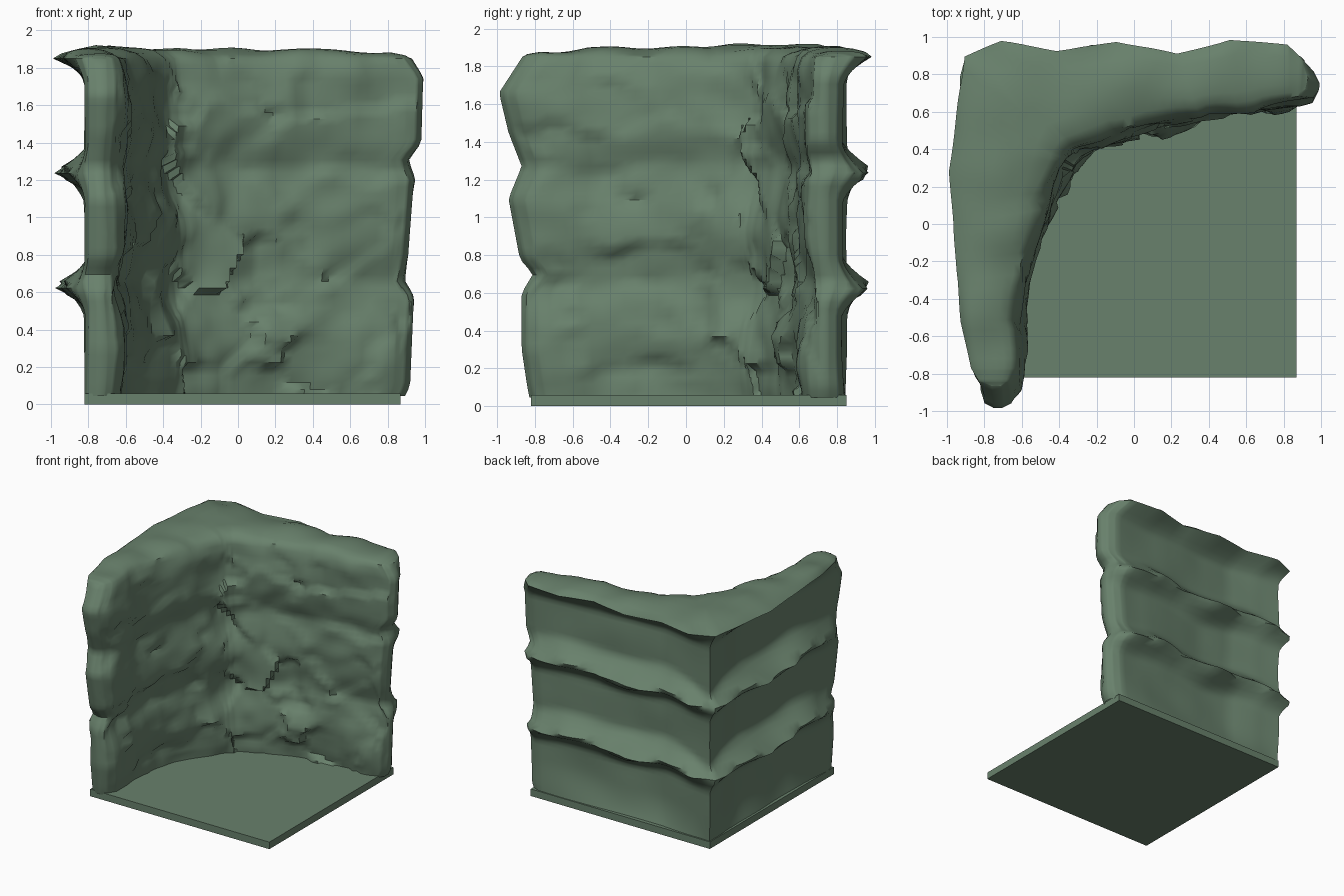
import bpy, bmesh, math
from mathutils import Vector, noise

if "Cube" in bpy.data.objects:
    bpy.data.objects.remove(bpy.data.objects["Cube"])

GREEN = bpy.data.materials.new("mossy_rock")
GREEN.diffuse_color = (0.14, 0.22, 0.15, 1)
GREEN.use_nodes = True
GREEN.node_tree.nodes["Principled BSDF"].inputs["Base Color"].default_value = GREEN.diffuse_color

# Plan stations along the L: inner face, outer face, outer ledge
INNER = [(-.71, -.865), (-.66, -.84), (-.62, -.77), (-.62, -.5), (-.57, -.2), (-.47, .08),
         (-.37, .29), (-.34, .34), (-.3, .38), (-.2, .43), (-.08, .48), (.1, .53), (.35, .58),
         (.6, .61), (.80, .64), (.865, .66), (.895, .71)]
OUTER = [(-.75, -.865), (-.80, -.84), (-.82, -.77), (-.80, -.55), (-.77, -.25), (-.76, .05),
         (-.76, .4), (-.80, .65), (-.82, .85), (-.6, .82), (-.35, .77), (-.05, .77), (.25, .79),
         (.55, .82), (.80, .83), (.865, .80), (.895, .75)]
LEDGE = [(-.76, -.865), (-.83, -.84), (-.87, -.77), (-.92, -.52), (-.95, -.25), (-.96, .0),
         (-.99, .28), (-.95, .6), (-.91, .9), (-.7, .97), (-.42, .93), (-.1, .98), (.23, .91),
         (.5, .99), (.80, .95), (.88, .88), (.91, .78)]
# End silhouettes as (height, position)
LEFT_END = [(0, -.82), (.1, -.84), (.3, -.87), (.6, -.87), (.7, -.81), (.78, -.88), (1.1, -.94),
            (1.27, -.87), (1.45, -.94), (1.66, -.99), (1.86, -.86)]
RIGHT_END = [(0, .87), (.1, .92), (.57, .94), (.66, .88), (.8, .91), (1.2, .94), (1.3, .90),
             (1.4, .98), (1.75, .99), (1.87, .90)]
LEDGE_Z = [.63, 1.24, 1.85]
SUB, LAST, CORNER = 5, len(INNER) - 1, 8
N = LAST * SUB + 1


def along(pts, t):
    i = min(int(t), len(pts) - 2)
    return Vector(pts[i]).lerp(Vector(pts[i + 1]), t - i)


def lookup(table, z):
    for (a, p), (b, q) in zip(table, table[1:]):
        if z <= b:
            return p + (q - p) * (z - a) / (b - a)
    return table[-1][1]


def rock(p, seed):
    """Soft lumps plus stones: each cell is a tilted flat facet."""
    s = Vector((seed, 0, 0))
    q = p * 3.2 + s + .25 * noise.noise_vector(p * 4)
    centre = noise.voronoi(q)[1][0]
    tilt = noise.noise_vector(centre * 5.3)
    facet = 1.5 * tilt.dot(q - centre) + .5 * noise.noise(centre * 7.1)
    return .7 * noise.noise(p * 2.7 + s) + .3 * noise.noise(p * 7 + s) + facet


def ledge_weight(z, t):
    """Thin wavy ledge at the top of each course of rock."""
    wave = .02 * math.sin(t * 2.1)
    slope = .10 + .06 * min(1, abs(t - CORNER) / 2)
    w = 0
    for lz in LEDGE_Z:
        d = z - lz - (wave if lz < 1.8 else 0)
        w = max(w, max(0, 1 - (d / slope if d > 0 else -d / .14)) ** 1.4)
    return w


def wall_points(t, z):
    """Inner and outer wall points at station t and height z."""
    i, o, l = along(INNER, t), along(OUTER, t), along(LEDGE, t)
    out = (o - i).normalized()
    end = min(1, t / 3, (LAST - t) / 3)
    zb = z + .04 * noise.noise(Vector((i.x * 3, i.y * 3, 5)))
    bay = abs(math.sin(math.pi * (zb - .05) / .61))
    push = (.04 * (bay - .6) + .06 * rock(Vector((i.x, i.y, z)), 3)) * (.25 + .75 * end)
    if z > 1.78:
        push -= (z - 1.78) * .25 * end
    i = i - out * push
    foot = Vector((-.82, o.y)) if t <= CORNER else Vector((o.x, .845))
    o = o.lerp(l, ledge_weight(z, t))
    o = o.lerp(foot, max(0, 1 - z / .3) ** 2 * end)
    o += out * .02 * noise.noise(Vector((o.x, o.y, z)) * 3) * end
    dy = (lookup(LEFT_END, z) + .865) * max(0, min(1, 2 - t / 2))
    dx = (lookup(RIGHT_END, z) - .895) * max(0, min(1, 2 - (LAST - t) / 2))
    shift = Vector((dx, dy))
    return i + shift, o + shift


# Rock wall: inner face, rounded crown and ledged back in one strip per station
bm = bmesh.new()
heights = [.045 + 1.805 * k / 50 for k in range(51)]
grid = []
for n in range(N):
    t = n / SUB
    row_in, row_out = [], []
    for z in heights:
        a, b = wall_points(t, z)
        row_in.append(Vector((a.x, a.y, z)))
        row_out.append(Vector((b.x, b.y, z)))
    a, b = row_in[-1], row_out[-1]
    end = min(1, t / 3, (LAST - t) / 2)
    rise = .045 + .02 * max(0, 1 - abs(t - CORNER) / 4)
    crown = []
    for f in (.1, .25, .42, .6, .78, .92):
        p = a.lerp(b, f)
        p.z += (rise * math.sin(math.pi * f) ** .6 + .03 * noise.noise(p * 4)) * end
        crown.append(p)
    grid.append([bm.verts.new(p) for p in row_in + crown + row_out[::-1]])
for r0, r1 in zip(grid, grid[1:]):
    for j in range(len(r0) - 1):
        bm.faces.new((r0[j], r0[j + 1], r1[j + 1], r1[j]))
# End caps
for r in (grid[0], grid[-1]):
    for j in range(len(r) // 2 - 1):
        k = len(r) - 1 - j
        bm.faces.new((r[j], r[j + 1], r[k - 1], r[k]))
bmesh.ops.recalc_face_normals(bm, faces=bm.faces)
mesh = bpy.data.meshes.new("rock_wall")
bm.to_mesh(mesh)
bm.free()
wall = bpy.data.objects.new("rock_wall", mesh)
bpy.context.collection.objects.link(wall)
mesh.materials.append(GREEN)

# Floor slab
bpy.ops.mesh.primitive_cube_add(size=1, location=(.025, .015, .03))
floor = bpy.context.object
floor.name = "floor_slab"
floor.scale = (1.69, 1.67, .06)
floor.data.materials.append(GREEN)

bpy.ops.object.select_all(action='DESELECT')
wall.select_set(True)
bpy.context.view_layer.objects.active = wall
bpy.ops.object.shade_smooth_by_angle(angle=math.radians(50))
